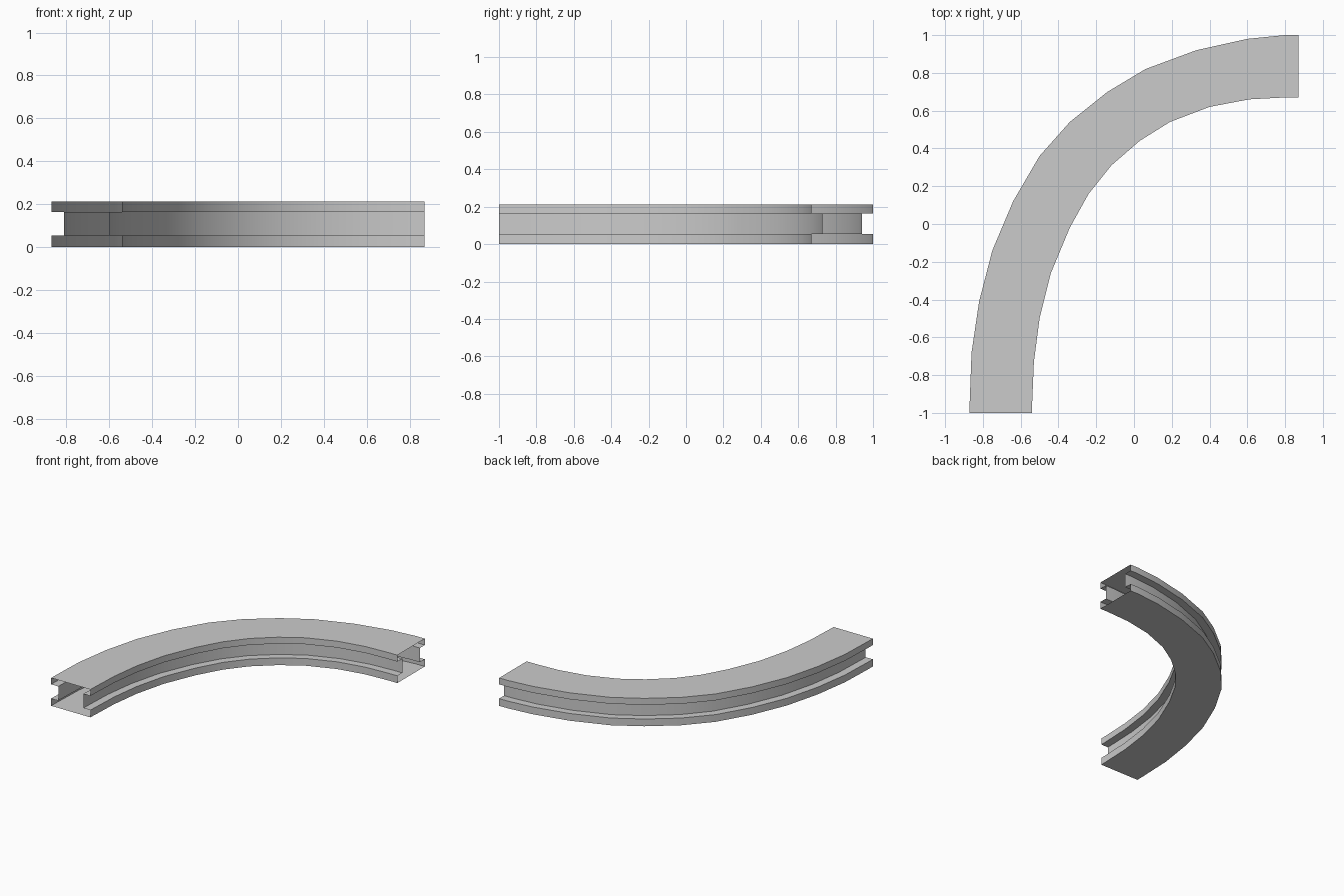
import bpy
import bmesh
from mathutils import Vector

if "Cube" in bpy.data.objects:
    bpy.data.objects.remove(bpy.data.objects["Cube"])

# Matching points along the outer and inner edges of the bend (plan view)
outer = [(-0.87, -1), (-0.87, -0.95), (-0.86, -0.68), (-0.82, -0.41), (-0.75, -0.14),
         (-0.64, 0.12), (-0.50, 0.36), (-0.34, 0.54), (-0.14, 0.70), (0.06, 0.82),
         (0.33, 0.92), (0.60, 0.98), (0.80, 1), (0.87, 1)]
inner = [(-0.54, -1), (-0.54, -0.97), (-0.53, -0.73), (-0.50, -0.50), (-0.44, -0.26),
         (-0.34, -0.02), (-0.24, 0.16), (-0.12, 0.31), (0.03, 0.44), (0.19, 0.54),
         (0.40, 0.62), (0.61, 0.66), (0.80, 0.67), (0.87, 0.67)]

# Right half of the hollow I-shaped section: (fraction across, height), mirrored below
half = [(1, 0), (1, 0.055), (0.82, 0.055), (0.82, 0.163), (1, 0.163), (1, 0.212)]
section = half + [(1 - t, z) for t, z in reversed(half)]
n = len(section)

# Sweep the section along the bend, leaving both ends open
bm = bmesh.new()
rings = []
for o, i in zip(outer, inner):
    ring = []
    for t, z in section:
        p = Vector(o).lerp(Vector(i), t)
        ring.append(bm.verts.new((p.x, p.y, z)))
    rings.append(ring)
for a, b in zip(rings, rings[1:]):
    for k in range(n):
        m = (k + 1) % n
        bm.faces.new((a[k], b[k], b[m], a[m]))

mesh = bpy.data.meshes.new("curved_track")
bm.to_mesh(mesh)
bm.free()
track = bpy.data.objects.new("curved_track", mesh)
bpy.context.collection.objects.link(track)

# Smooth along the bend, sharp along the rails
bpy.context.view_layer.objects.active = track
track.select_set(True)
bpy.ops.object.shade_smooth_by_angle(angle=0.6)
